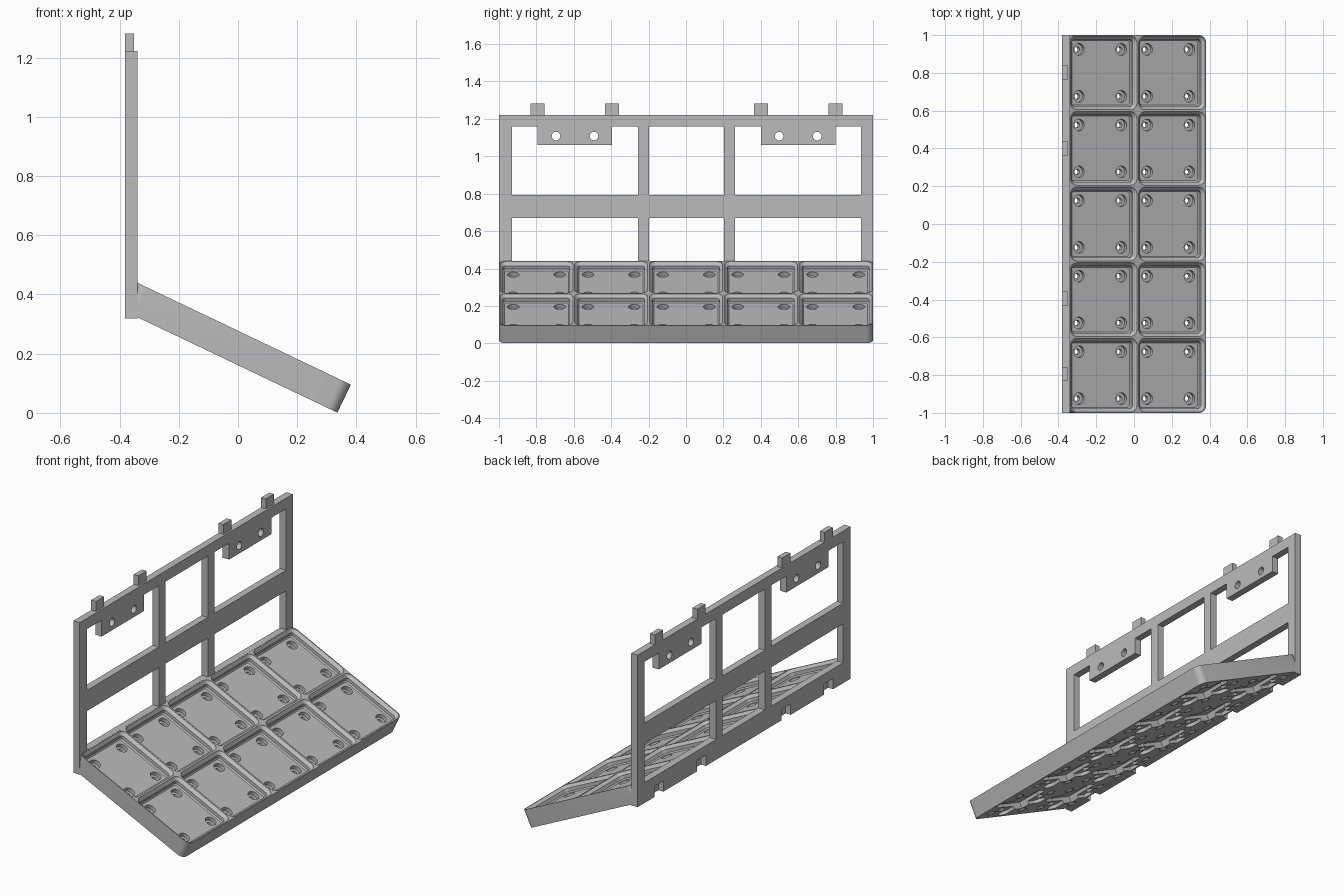
import bpy, bmesh, math
from mathutils import Matrix

if "Cube" in bpy.data.objects:
    bpy.data.objects.remove(bpy.data.objects["Cube"])

GREY = bpy.data.materials.new("matte grey")
GREY.use_nodes = True
GREY.diffuse_color = (0.5, 0.5, 0.5, 1)
GREY.node_tree.nodes["Principled BSDF"].inputs["Base Color"].default_value = (0.5, 0.5, 0.5, 1)

CELL = 0.4
SLOPE = math.radians(25.5)
THICK = 0.105
SHELF = Matrix.Translation((-0.341, 0, 0.44)) @ Matrix.Rotation(SLOPE, 4, 'Y')
BACK, FACE = -0.382, -0.34
SHIFT = 0.003


def rounded_rect(hx, hy, r, steps=6):
    """Outline of a rectangle with rounded corners, as (x, y) pairs."""
    pts = []
    for k, (sx, sy) in enumerate(((1, 1), (-1, 1), (-1, -1), (1, -1))):
        for i in range(steps + 1):
            a = math.pi / 2 * (k + i / steps)
            pts.append((sx * (hx - r) + r * math.cos(a), sy * (hy - r) + r * math.sin(a)))
    return pts


def circle(r, n=24):
    return [(r * math.cos(math.tau * i / n), r * math.sin(math.tau * i / n)) for i in range(n)]


def loft(bm, sections, cx=0, cy=0):
    """Closed solid through (outline, height) sections."""
    rings = [[bm.verts.new((x + cx, y + cy, z)) for x, y in outline] for outline, z in sections]
    n = len(rings[0])
    for lo, hi in zip(rings, rings[1:]):
        for i in range(n):
            j = (i + 1) % n
            bm.faces.new((lo[i], lo[j], hi[j], hi[i]))
    bm.faces.new(rings[0][::-1])
    bm.faces.new(rings[-1])


def prism(bm, outline, x0, x1):
    """Extrude a (y, z) outline along x."""
    a = [bm.verts.new((x0, y, z)) for y, z in outline]
    b = [bm.verts.new((x1, y, z)) for y, z in outline]
    for i in range(len(a)):
        j = (i + 1) % len(a)
        bm.faces.new((a[i], a[j], b[j], b[i]))
    bm.faces.new(a[::-1])
    bm.faces.new(b)


def rect(y0, y1, z0, z1):
    return [(y0, z0), (y1, z0), (y1, z1), (y0, z1)]


def finish(name, bm, matrix=None):
    bmesh.ops.remove_doubles(bm, verts=bm.verts, dist=1e-6)
    bmesh.ops.recalc_face_normals(bm, faces=bm.faces)
    if matrix:
        bm.transform(matrix)
    mesh = bpy.data.meshes.new(name)
    bm.to_mesh(mesh)
    bm.free()
    mesh.materials.append(GREY)
    ob = bpy.data.objects.new(name, mesh)
    bpy.context.collection.objects.link(ob)
    return ob


def activate(ob):
    bpy.ops.object.select_all(action='DESELECT')
    ob.select_set(True)
    bpy.context.view_layer.objects.active = ob


def cut(target, cutter):
    cutter.hide_render = True
    mod = target.modifiers.new("cut", 'BOOLEAN')
    mod.operation = 'DIFFERENCE'
    mod.solver = 'EXACT'
    mod.object = cutter
    activate(target)
    bpy.ops.object.modifier_apply(modifier=mod.name)
    bpy.data.objects.remove(cutter)


def smooth(ob):
    activate(ob)
    bpy.ops.object.shade_smooth_by_angle(angle=math.radians(30))


# Sloping shelf slab
bm = bmesh.new()
slab = rounded_rect(CELL, 1, 0.038)
loft(bm, [(slab, -THICK), (slab, 0)], CELL)
shelf = finish("sloping_shelf", bm, SHELF)

cells = [(CELL * (i + 0.5), CELL * (j - 2)) for i in range(2) for j in range(5)]
holes = [(x + 0.124 * a, y + 0.124 * b) for x, y in cells for a in (-1, 1) for b in (-1, 1)]


def cut_shelf(name, sections, places):
    bm = bmesh.new()
    for x, y in places:
        loft(bm, sections, x, y)
    cut(shelf, finish(name, bm, SHELF))


def square(h, r):
    return rounded_rect(h, h, r)


# Stepped bin pockets on the top
FLOOR = -0.044
cut_shelf("pocket_cutter", [
    (square(0.171, 0.012), FLOOR), (square(0.178, 0.019), FLOOR + 0.007),
    (square(0.178, 0.019), -0.018), (square(0.195, 0.036), -0.001),
    (square(0.195, 0.036), 0.02)], cells)

# Magnet recesses and countersunk screw holes
cut_shelf("magnet_cutter", [(circle(0.031), FLOOR - 0.023), (circle(0.031), FLOOR + 0.01)], holes)
cut_shelf("screw_cutter", [
    (circle(0.028), -THICK - 0.002), (circle(0.0145), -THICK + 0.0125),
    (circle(0.0145), FLOOR - 0.01)], holes)

# Weight pockets and crossing channels underneath
for name, hx, hy, r, depth in (("weight_cutter", 0.102, 0.102, 0.001, 0.038),
                               ("channel_x_cutter", 0.183, 0.0405, 0.04, 0.019),
                               ("channel_y_cutter", 0.0405, 0.183, 0.04, 0.0191)):
    outline = rounded_rect(hx, hy, r)
    cut_shelf(name, [(outline, -THICK - 0.02), (outline, -THICK + depth)], cells)

# Trim the shelf where it runs into the frame
bm = bmesh.new()
prism(bm, rect(-1.2, 1.2, -0.2, 0.8), -0.6, FACE - 0.003)
cut(shelf, finish("trim_cutter", bm))
smooth(shelf)

# Upright frame with windows
bm = bmesh.new()
prism(bm, rect(-1, 1, 0.319, 1.222), BACK, FACE)
frame = finish("upright_frame", bm)

LOW, MID0, MID1, BRACKET, TOP = 0.44, 0.671, 0.794, 1.061, 1.158
bm = bmesh.new()
windows = [rect(-0.2, 0.2, LOW, MID0), rect(-0.2, 0.2, MID1, TOP)]
for s in (-1, 1):
    windows.append(rect(s * 0.26, s * 0.933, LOW, MID0))
    # Upper outer window wraps round the hanging bracket
    windows.append([(s * y, z) for y, z in (
        (0.26, MID1), (0.933, MID1), (0.933, TOP), (0.797, TOP),
        (0.797, BRACKET), (0.399, BRACKET), (0.399, TOP), (0.26, TOP))])
for w in windows:
    prism(bm, [(y + SHIFT, z) for y, z in w], -0.5, -0.2)
# Bracket screw holes
for s in (-1, 1):
    for y in (0.495, 0.698):
        prism(bm, [(s * y + SHIFT + a, 1.108 + b) for a, b in circle(0.023)], -0.5, -0.2)
cut(frame, finish("window_cutter", bm))

# Notches along the lower back edge
pegs = [s * y + SHIFT for s in (-1, 1) for y in (0.398, 0.797)]
bm = bmesh.new()
for y in pegs:
    prism(bm, rect(y - 0.042, y + 0.042, 0.25, 0.383), BACK - 0.05, -0.349)
cut(frame, finish("notch_cutter", bm))
smooth(frame)

# Stacking pegs along the top edge
bm = bmesh.new()
for y in pegs:
    prism(bm, rect(y - 0.038, y + 0.038, 1.222, 1.281), BACK, -0.351)
finish("stacking_pegs", bm)
